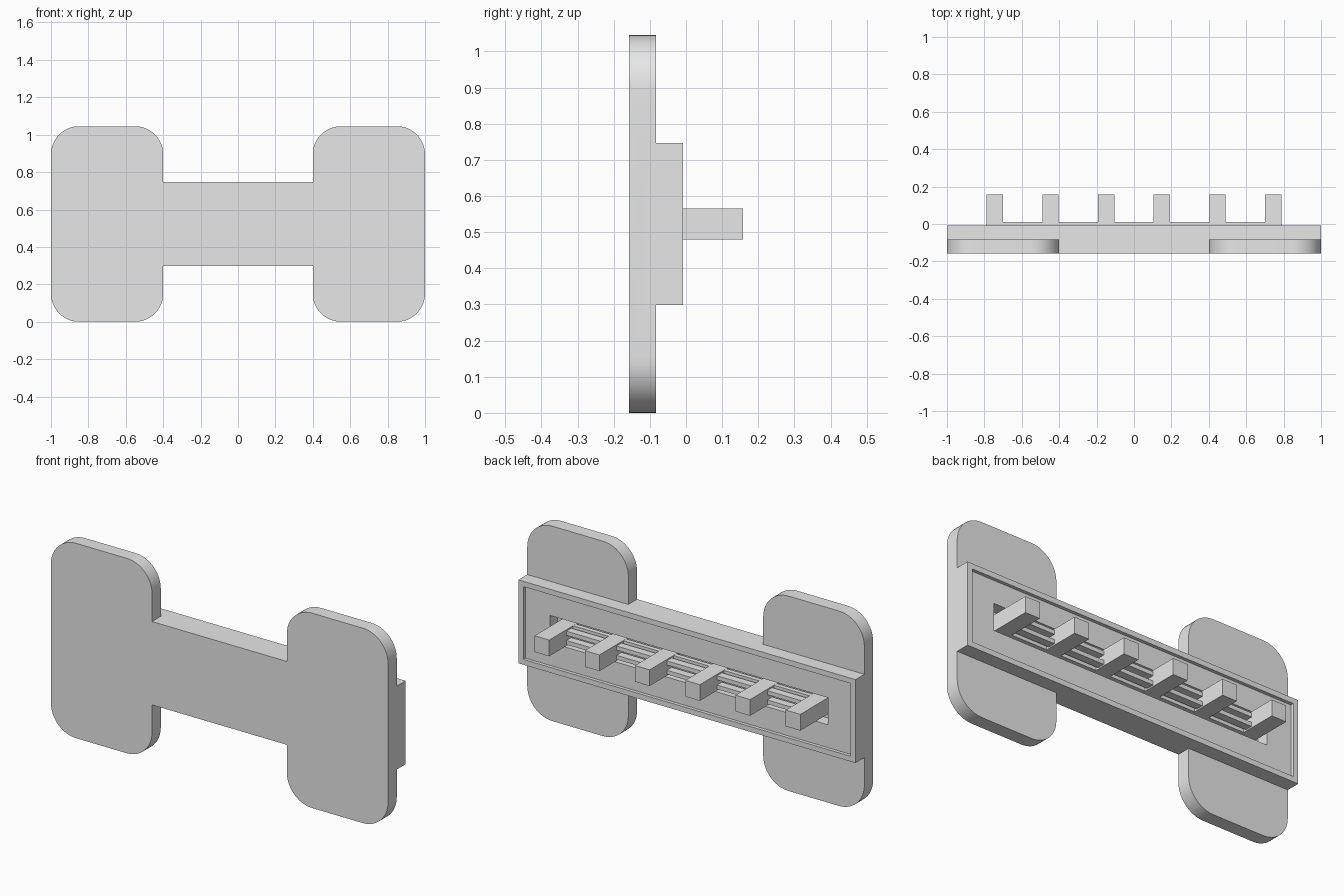
import bpy, bmesh, math

cube = bpy.data.objects.get("Cube")
if cube:
    bpy.data.objects.remove(cube, do_unlink=True)

grey = bpy.data.materials.new("plain_grey")
grey.use_nodes = True
GREY = (0.8, 0.8, 0.8, 1)
grey.diffuse_color = GREY
grey.node_tree.nodes["Principled BSDF"].inputs["Base Color"].default_value = GREY

FRONT, PLATE_BACK, BACK, TIP = -0.157, -0.083, -0.008, 0.157
MID = 0.5225    # centre height of the whole holder


def finish(name, bm):
    bmesh.ops.recalc_face_normals(bm, faces=bm.faces)
    mesh = bpy.data.meshes.new(name)
    bm.to_mesh(mesh)
    bm.free()
    mesh.materials.append(grey)
    obj = bpy.data.objects.new(name, mesh)
    bpy.context.collection.objects.link(obj)
    return obj


def box(name, x, y0, y1, width, height, z=MID):
    bm = bmesh.new()
    bmesh.ops.create_cube(bm, size=1)
    for v in bm.verts:
        v.co = (x + v.co.x * width, (y0 + y1) / 2 + v.co.y * (y1 - y0), z + v.co.z * height)
    return finish(name, bm)


def extrude_profile(name, points, y0, y1):
    bm = bmesh.new()
    face = bm.faces.new([bm.verts.new((x, y0, z)) for x, z in points])
    result = bmesh.ops.extrude_face_region(bm, geom=[face])
    for v in result["geom"]:
        if isinstance(v, bmesh.types.BMVert):
            v.co.y = y1
    return finish(name, bm)


def boolean(obj, other, operation):
    mod = obj.modifiers.new(operation, "BOOLEAN")
    mod.operation, mod.solver, mod.object = operation, "EXACT", other
    bpy.context.view_layer.objects.active = obj
    bpy.ops.object.modifier_apply(modifier=mod.name)
    bpy.data.objects.remove(other, do_unlink=True)


# Front plate outline: two rounded pads joined by a straight waist
RADIUS, HALF_PAD, HALF_H, HALF_WAIST = 0.15, 0.3, MID, 0.2235


def corner(sx, sz, start):
    cx, cz = 0.7 + sx * (HALF_PAD - RADIUS), sz * (HALF_H - RADIUS)
    angles = [math.radians(start + 90 * i / 12) for i in range(13)]
    return [(cx + RADIUS * math.cos(a), cz + RADIUS * math.sin(a)) for a in angles]


right_half = ([(0.4, -HALF_WAIST)] + corner(-1, -1, 180) + corner(1, -1, 270)
              + corner(1, 1, 0) + corner(-1, 1, 90) + [(0.4, HALF_WAIST)])
outline = right_half + [(-x, -z) for x, z in right_half]
body = extrude_profile("body", [(x, z + MID) for x, z in outline], FRONT, PLATE_BACK)

# Rear housing with a shallow framed panel and a deeper slot
housing = box("housing", 0, PLATE_BACK - 0.03, BACK, 2, 2 * HALF_WAIST)
boolean(body, housing, "UNION")
boolean(body, box("panel_cutter", 0, BACK - 0.018, 0.05, 1.94, 0.39), "DIFFERENCE")
boolean(body, box("slot_cutter", 0, -0.09, 0.05, 1.65, 0.145), "DIFFERENCE")

bpy.ops.object.select_all(action="DESELECT")
body.select_set(True)
bpy.context.view_layer.objects.active = body
bpy.ops.object.shade_smooth_by_angle(angle=math.radians(30))

# Row of six square pegs standing out of the slot
for i in range(6):
    box(f"peg_{i + 1}", -0.745 + i * 0.298, -0.095, TIP, 0.087, 0.087)

# Thin rails running between the pegs inside the slot
for label, dz in (("lower", -0.025), ("upper", 0.025)):
    box(f"{label}_rail", 0, -0.03, 0.012, 1.45, 0.022, MID + dz)
box("rail_web", 0, -0.07, -0.045, 1.45, 0.086)
